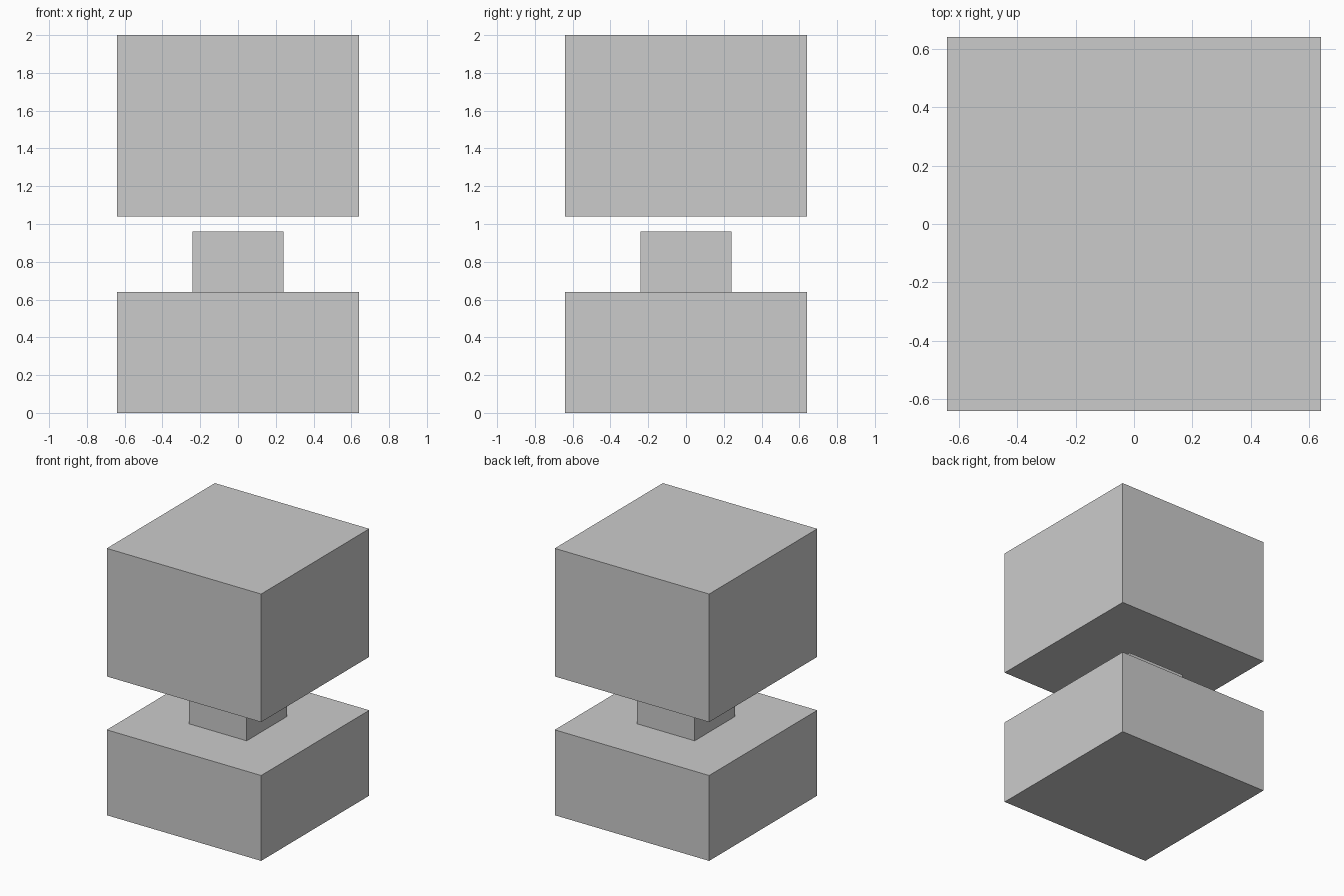
import bpy

if "Cube" in bpy.data.objects:
    bpy.data.objects.remove(bpy.data.objects["Cube"])


def box(name, half, z0, z1):
    """Square block centred on the z axis, spanning z0 to z1."""
    bpy.ops.mesh.primitive_cube_add(size=1, location=(0, 0, (z0 + z1) / 2))
    obj = bpy.context.object
    obj.name = name
    obj.scale = (2 * half, 2 * half, z1 - z0)
    bpy.ops.object.transform_apply(location=False, rotation=False, scale=True)
    return obj


# Wide base block
box("base_block", 0.64, 0.0, 0.64)
# Narrow post standing on the base
box("center_post", 0.24, 0.64, 0.96)
# Floating upper block, with a small gap above the post
box("upper_block", 0.64, 1.04, 2.0)
